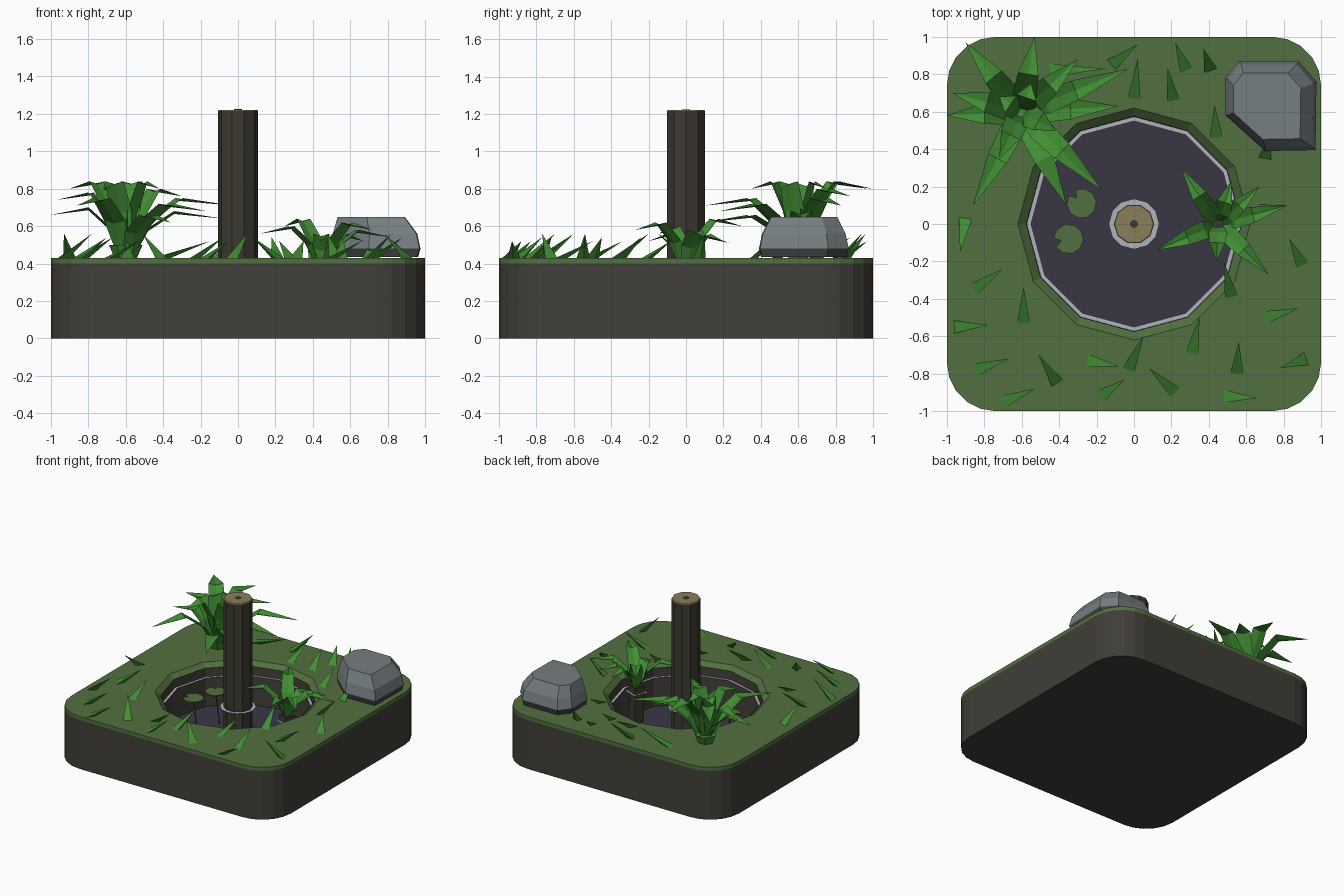
import bpy, bmesh, math
from mathutils import Vector

if "Cube" in bpy.data.objects:
    bpy.data.objects.remove(bpy.data.objects["Cube"])


def mat(name, r, g, b):
    m = bpy.data.materials.new(name)
    lin = [((c / 255 + 0.055) / 1.055) ** 2.4 for c in (r, g, b)]
    m.diffuse_color = (*lin, 1)
    m.use_nodes = True
    m.node_tree.nodes["Principled BSDF"].inputs["Base Color"].default_value = m.diffuse_color
    return m


SOIL = mat("soil", 64, 62, 55)
GRASS = mat("grass green", 82, 112, 64)
BARK = mat("bark", 60, 57, 48)
WOOD = mat("cut wood", 138, 126, 90)
BED = mat("pool bed", 57, 55, 68)
FOAM = mat("foam", 176, 178, 190)
LEAF = mat("leaf green", 66, 142, 52)
ROCK = mat("rock grey", 118, 126, 129)
ROCK_DARK = mat("wet rock", 66, 67, 67)

FLOOR, WATER, TOP = 0.09, 0.33, 0.43


def finish(bm, name, mats, recalc=True):
    if recalc:
        bmesh.ops.recalc_face_normals(bm, faces=bm.faces[:])
    me = bpy.data.meshes.new(name)
    bm.to_mesh(me)
    bm.free()
    for m in mats:
        me.materials.append(m)
    ob = bpy.data.objects.new(name, me)
    bpy.context.collection.objects.link(ob)
    return ob


def circle(r, n, cx=0, cy=0, turn=0):
    return [(cx + r * math.cos(turn + 2 * math.pi * i / n),
             cy + r * math.sin(turn + 2 * math.pi * i / n)) for i in range(n)]


def rounded_square(half, r, seg=5):
    pts = []
    for q in range(4):
        a0 = q * math.pi / 2
        sx, sy = ((1, 1), (-1, 1), (-1, -1), (1, -1))[q]
        for i in range(seg + 1):
            a = a0 + i / seg * math.pi / 2
            pts.append((sx * (half - r) + r * math.cos(a), sy * (half - r) + r * math.sin(a)))
    return pts


def ring(bm, pts, z):
    return [bm.verts.new((x, y, z)) for x, y in pts]


def bridge(bm, a, b):
    n = len(a)
    return [bm.faces.new((a[i], a[(i + 1) % n], b[(i + 1) % n], b[i])) for i in range(n)]


def loft(name, sections, mats, caps=(True, True)):
    bm = bmesh.new()
    rings = [ring(bm, p, z) for p, z in sections]
    for a, b in zip(rings, rings[1:]):
        bridge(bm, a, b)
    if caps[0]:
        bm.faces.new(rings[0][::-1])
    if caps[1]:
        bm.faces.new(rings[-1])
    return finish(bm, name, mats)


# soil block: outer wall, underside and the sunken pool wall
N = 12
bm = bmesh.new()
outer = rounded_square(1, 0.26)
b0, b1 = ring(bm, outer, 0), ring(bm, outer, 0.40)
bridge(bm, b0, b1)
bm.faces.new(b0[::-1])
p0, p1 = ring(bm, circle(0.575, N), 0.40), ring(bm, circle(0.565, N), FLOOR)
bridge(bm, p1, p0)
for f in bm.faces:
    f.normal_update()
    c = f.calc_center_median()
    inner = abs(c.z) > 0.01 and math.hypot(c.x, c.y) < 0.6
    want = Vector((0, 0, -1)) if c.z < 0.01 else Vector((c.x, c.y, 0)) * (-1 if inner else 1)
    if f.normal.dot(want) < 0:
        f.normal_flip()
finish(bm, "soil_block", [SOIL], False)

# turf with a round opening and a sloping lip
bm = bmesh.new()
g0, g1 = ring(bm, outer, 0.40), ring(bm, outer, TOP)
h1, h0 = ring(bm, circle(0.62, N), TOP), ring(bm, circle(0.575, N), 0.39)
bridge(bm, g0, g1)
bridge(bm, h1, h0)
edges = [bm.edges.get((r[i], r[(i + 1) % len(r)])) for r in (g1, h1) for i in range(len(r))]
bmesh.ops.triangle_fill(bm, edges=edges, use_beauty=True, normal=(0, 0, 1))
finish(bm, "turf", [GRASS])

# pool floor
bm = bmesh.new()
bm.faces.new(ring(bm, circle(0.57, N), FLOOR))
finish(bm, "pool_bed", [BED], False)


# flat foam rings at the water line
def foam(name, outer_pts, inner_pts):
    bm = bmesh.new()
    bridge(bm, ring(bm, outer_pts, WATER), ring(bm, inner_pts, WATER))
    finish(bm, name, [FOAM], False)


foam("pool_foam", circle(0.58, N), circle(0.55, N))
foam("post_foam", circle(0.135, 12), circle(0.10, 12))
foam("reed_foam", circle(0.085, 4, 0.45, 0, 0.4), circle(0.06, 4, 0.45, 0, 0.4))

# post with cut wooden top and a dark heart
loft("post", [(circle(0.108, 10), FLOOR), (circle(0.108, 10), 1.215)], [BARK], (True, False))
loft("post_top", [(circle(0.108, 10), 1.215), (circle(0.104, 10), 1.222)], [WOOD])
loft("post_heart", [(circle(0.022, 8), 1.22), (circle(0.022, 8), 1.225)], [BARK])

# boulder with a dark base band
outline = [(-.24, .15), (-.24, -.05), (-.03, -.24), (.24, -.235), (.245, .13), (.15, .24), (-.17, .24)]


def scaled(k, dx=0):
    return [(0.73 + dx + x * k, 0.63 + y * k) for x, y in outline]


boulder = loft("boulder", [(scaled(0.95), 0.435), (scaled(1), 0.48), (scaled(0.93), 0.56),
                           (scaled(0.74, -.02), 0.65)], [ROCK, ROCK_DARK])
for f in boulder.data.polygons:
    f.material_index = 1 if f.center.z < 0.47 else 0

# lily pads with a notch, on thin stems
for i, (x, y, notch) in enumerate(((-.28, .11, 2.3), (-.35, -.08, 3.4))):
    pts = [(x + .08 * math.cos(notch + .3 + k * .63), y + .08 * math.sin(notch + .3 + k * .63))
           for k in range(10)]
    pts.append((x + .04 * math.cos(notch), y + .04 * math.sin(notch)))
    loft(f"lily_pad_{i + 1}", [(pts, WATER), (pts, WATER + .008)], [GRASS])
    loft(f"lily_stem_{i + 1}", [(circle(.006, 4, x + .05, y - .02), FLOOR),
                                (circle(.006, 4, x, y), WATER)], [BARK], (False, False))


# leaf: creased strip along a path of (point, half width)
def leaf(bm, path, direction, crease=0.015):
    side = Vector((-direction.y, direction.x, 0)).normalized()
    rows = []
    for p, w in path[:-1]:
        rows.append([bm.verts.new(p + side * w), bm.verts.new(p - Vector((0, 0, crease))),
                     bm.verts.new(p - side * w)])
    tip = bm.verts.new(path[-1][0])
    for a, b in zip(rows, rows[1:]):
        for k in (0, 1):
            bm.faces.new((a[k], a[k + 1], b[k + 1], b[k]))
    for k in (0, 1):
        bm.faces.new((rows[-1][k], rows[-1][k + 1], tip))


def plant(name, cx, cy, z0, tips, width):
    bm = bmesh.new()
    for x, y, top in tips:
        d = Vector((x - cx, y - cy, 0))
        at = lambda t, z: Vector((cx, cy, 0)) + d * t + Vector((0, 0, z))
        h = top - z0
        leaf(bm, [(at(.04, z0), width * .5), (at(.22, z0 + h * .62), width),
                  (at(.5, top), width * .85), (at(1, top - .04), 0)], d)
    finish(bm, name, [LEAF], False)


# big corner plant and its root clump
plant("corner_plant", -.6, .6, TOP,
      [(-.9, .97, .84), (-.53, 1.0, .84), (-.03, .83, .75), (-.08, .63, .68), (-.17, .18, .72),
       (-.36, .10, .66), (-.86, .10, .75), (-1.0, .58, .70), (-.97, .70, .78), (-.3, .88, .80),
       (-.72, .35, .84), (-.42, .5, .84), (-.55, .75, .84), (-.72, .68, .83)], .065)
loft("corner_plant_root", [(circle(.06, 6, -.6, .6), TOP), (circle(.09, 6, -.6, .6), .5)], [LEAF])

# pool reed on a dark stump
loft("reed_stump", [(circle(.055, 4, .45, 0, .4), FLOOR), (circle(.06, 4, .45, 0, .4), .38)], [BARK])
plant("pool_reed", .45, 0, .36,
      [(.25, .30, .64), (.52, .23, .55), (.67, .20, .56), (.82, .10, .58), (.72, -.27, .62),
       (.44, -.20, .56), (.12, -.14, .60)], .05)

# scattered grass blades: base x, y and tip x, y
blades = [(-.45, .82, -.15, .83), (0, .67, .02, .88), (-.12, .85, .02, .96), (.28, .82, .22, .97),
          (.21, .66, .18, .83), (.41, .82, .37, .94), (.44, .46, .43, .64), (.70, .35, .72, .47),
          (.68, .07, .82, .10), (.90, -.22, .83, -.08), (.70, -.50, .88, -.45),
          (.52, -.39, .48, -.20), (.31, -.69, .35, -.50), (.55, -.80, .56, -.63),
          (.92, -.72, .78, -.77), (.48, -.92, .66, -.93), (.22, -.90, .08, -.77),
          (-.03, -.78, .05, -.60), (-.18, -.92, -.05, -.83), (-.25, -.73, -.08, -.76),
          (-.41, -.85, -.51, -.70), (-.70, -.95, -.53, -.88), (-.85, -.78, -.67, -.72),
          (-.96, -.55, -.78, -.54), (-.59, -.53, -.59, -.34), (-.86, -.35, -.70, -.24),
          (-.90, .03, -.93, -.15)]
bm = bmesh.new()
for i, (x, y, tx, ty) in enumerate(blades):
    a = Vector((x, y, TOP))
    t = Vector((tx, ty, TOP + .09 + .02 * (i % 3)))
    d = Vector((tx - x, ty - y, 0))
    s = Vector((-d.y, d.x, 0)).normalized() * .035
    base = [bm.verts.new(p) for p in (a + s, a - s, a + d * .3)]
    tip = bm.verts.new(t)
    for k in range(3):
        bm.faces.new((base[k], base[(k + 1) % 3], tip))
finish(bm, "grass_blades", [LEAF])
